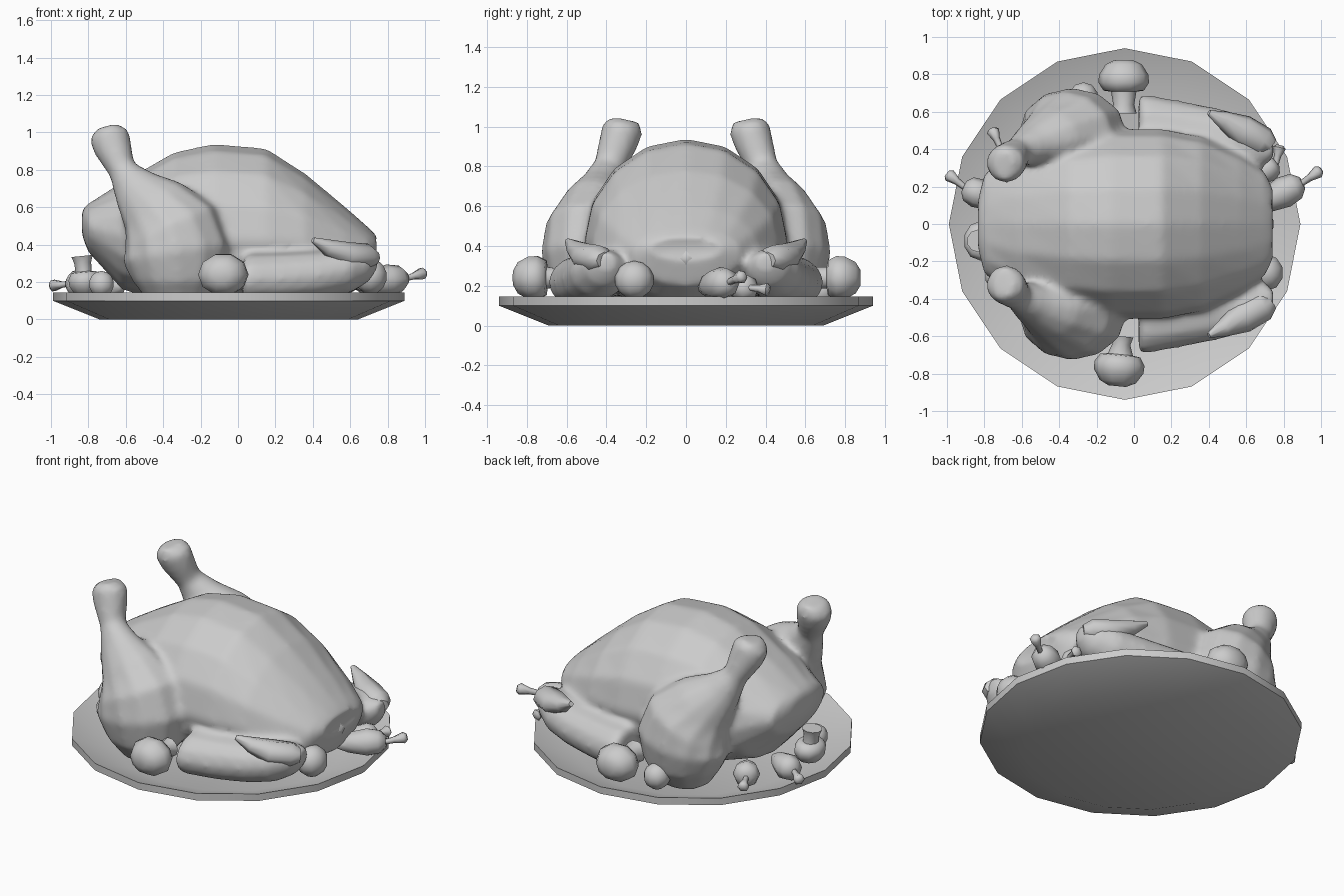
import bpy, bmesh, math
from mathutils import Vector

cube = bpy.data.objects.get("Cube")
if cube:
    bpy.data.objects.remove(cube, do_unlink=True)

grey = bpy.data.materials.new("plain grey")
grey.use_nodes = True
COL = (0.6, 0.6, 0.6, 1)
grey.diffuse_color = COL
grey.node_tree.nodes["Principled BSDF"].inputs["Base Color"].default_value = COL


def finish(name, bm, angle=60):
    bmesh.ops.recalc_face_normals(bm, faces=bm.faces)
    mesh = bpy.data.meshes.new(name)
    bm.to_mesh(mesh)
    bm.free()
    obj = bpy.data.objects.new(name, mesh)
    bpy.context.collection.objects.link(obj)
    mesh.materials.append(grey)
    bpy.ops.object.select_all(action='DESELECT')
    obj.select_set(True)
    bpy.context.view_layer.objects.active = obj
    bpy.ops.object.shade_smooth_by_angle(angle=math.radians(angle))
    return obj


def loft(name, stations, sides=12, axis=None, side=1):
    """Rings along a path; station = x, y, z, width, height above, height below.
    side=-1 mirrors the part across the middle."""
    bm = bmesh.new()
    pts = [Vector(s[:3]) for s in stations]
    rings = []
    for i, s in enumerate(stations):
        t = Vector(axis) if axis else pts[min(i + 1, len(pts) - 1)] - pts[max(i - 1, 0)]
        t.normalize()
        ref = Vector((1, 0, 0)) if abs(t.y) > 0.8 else Vector((0, 1, 0))
        u = (ref - t * ref.dot(t)).normalized()
        v = t.cross(u)
        w, up = s[3], s[4] if len(s) > 4 else s[3]
        down = s[5] if len(s) > 5 else up
        ring = []
        for k in range(sides):
            a = math.tau * k / sides
            h = math.sin(a)
            p = pts[i] + u * w * math.cos(a) + v * h * (up if h > 0 else down)
            ring.append(bm.verts.new((p.x, p.y * side, p.z)))
        rings.append(ring)
    for a, b in zip(rings, rings[1:]):
        for k in range(sides):
            n = (k + 1) % sides
            bm.faces.new((a[k], a[n], b[n], b[k]))
    bm.faces.new(rings[0])
    bm.faces.new(rings[-1])
    return finish(name, bm)


def ball(name, centre, radii):
    bm = bmesh.new()
    bmesh.ops.create_uvsphere(bm, u_segments=10, v_segments=7, radius=1)
    bmesh.ops.scale(bm, vec=radii, verts=bm.verts)
    bmesh.ops.translate(bm, vec=centre, verts=bm.verts)
    finish(name, bm)


def mushroom(name, base, direction, length, stem, cap):
    """Domed cap at the base with a stem running along the direction."""
    b, d = Vector(base), Vector(direction).normalized()
    prof = [(-.8, .35), (-.6, .72), (-.15, .98), (.2, 1), (.55, .8), (.6, .5)]
    st = [(*(b + d * cap * 0.9 * t), cap * r, cap * r * 0.85) for t, r in prof]
    st += [(*(b + d * length * 0.75), stem * 0.8), (*(b + d * length), stem)]
    loft(name, st, 10)


def carrot(name, start, end, radius, tip):
    """Stubby root tapering toward its start, with a flared leaf stalk."""
    a, b, c = Vector(start), Vector(end), Vector(tip)
    prof = [(0, .3), (.3, .75), (.65, 1), (.88, .85), (1, .4)]
    loft(name + "_root", [(*a.lerp(b, t), radius * r) for t, r in prof], 8)
    loft(name + "_stalk", [(*b.lerp(c, t), r) for t, r in
                           [(-.2, .015), (.4, .02), (.85, .035), (1, .02)]], 6)


# Sixteen-sided dished platter, turned from a closed section
bm = bmesh.new()
section = [(.69, 0), (.94, .1), (.94, .145), (.69, .05)]
rings = [[bm.verts.new((r * math.cos(math.tau * k / 16) - .05,
                        r * math.sin(math.tau * k / 16), z)) for k in range(16)]
         for r, z in section]
for a, b in zip(rings, rings[1:]):
    for k in range(16):
        n = (k + 1) % 16
        bm.faces.new((a[k], a[n], b[n], b[k]))
bm.faces.new(rings[0])
bm.faces.new(rings[-1])
finish("platter", bm, 40)

# Roast body, widest low down
roast = [loft("body", [
    (-.835, 0, .52, .13, .07, .07), (-.80, 0, .50, .27, .12, .14),
    (-.62, 0, .45, .40, .285, .29), (-.34, 0, .44, .48, .455, .37),
    (-.13, 0, .43, .51, .51, .37), (.15, 0, .42, .51, .495, .36),
    (.36, 0, .41, .47, .37, .33), (.57, 0, .38, .37, .225, .26),
    (.70, 0, .37, .28, .12, .17), (.745, 0, .39, .19, .055, .06),
    (.73, 0, .38, .12, .03, .04)], 16, (1, 0, 0))]

# Paired legs and folded wings
for side, label in ((1, "back"), (-1, "front")):
    roast.append(loft(label + "_leg", [
        (-.70, .315, 1.03, .085, .06), (-.69, .32, .985, .105, .11),
        (-.67, .34, .92, .10, .105), (-.62, .385, .80, .08, .075),
        (-.55, .42, .70, .11, .13), (-.45, .45, .60, .17, .20),
        (-.36, .475, .48, .235, .275), (-.33, .485, .36, .245, .295),
        (-.32, .48, .22, .21, .25), (-.32, .46, .09, .13, .16)], 12, None, side))
    roast.append(loft(label + "_wing", [
        (.025, .52, .21, .17, .12, .12), (.06, .52, .215, .175, .14, .13),
        (.25, .50, .22, .16, .14, .13), (.45, .47, .24, .15, .13, .13),
        (.60, .43, .27, .15, .12, .13), (.70, .41, .30, .10, .08, .10),
        (.745, .40, .32, .05, .05, .05)], 12, (1, 0, 0), side))
    loft(label + "_wing_tip", [
        (.73, .41, .33, .05, .04), (.69, .44, .335, .08, .07),
        (.58, .50, .345, .085, .07), (.48, .555, .385, .05, .045),
        (.40, .595, .425, .015, .015)], 8, None, side)

# Blend body, legs and wings into one skin
bpy.ops.object.select_all(action='DESELECT')
for part in roast:
    part.select_set(True)
bpy.context.view_layer.objects.active = roast[0]
bpy.ops.object.join()
roast[0].name = "roast_bird"
skin = roast[0].modifiers.new("Blend", 'REMESH')
skin.mode = 'VOXEL'
skin.voxel_size = 0.02
skin.use_smooth_shade = True
soften = roast[0].modifiers.new("Soften", 'SMOOTH')
soften.factor = 0.5
soften.iterations = 8

loft("neck_flap", [(.66, 0, .33, .13, .10), (.71, 0, .33, .08, .07),
                   (.745, 0, .34, .02, .02)], 4, (1, 0, 0))

# Mushrooms around the rim
mushroom("front_mushroom", (-.08, -.77, .24), (.1, 1, 0), .17, .06, .135)
mushroom("back_mushroom", (-.055, .78, .24), (0, -1, 0), .19, .07, .135)
mushroom("tail_mushroom", (-.82, -.09, .20), (-.1, 0, 1), .14, .06, .105)

# Small round potatoes
ball("neck_potato", (.71, -.26, .23), (.09, .10, .095))
ball("tail_potato", (-.73, -.28, .19), (.07, .07, .07))
ball("leg_potato", (-.27, .68, .175), (.08, .08, .08))

# Carrots with stalks
carrot("neck_carrot", (.62, .08, .19), (.90, .22, .22), .085, (1.0, .29, .25))
carrot("wing_carrot", (.62, .22, .19), (.76, .33, .19), .07, (.78, .42, .18))
carrot("tail_carrot", (-.70, .10, .19), (-.91, .20, .19), .08, (-1.0, .27, .18))
carrot("leg_carrot", (-.62, .26, .18), (-.72, .42, .18), .08, (-.76, .51, .16))
